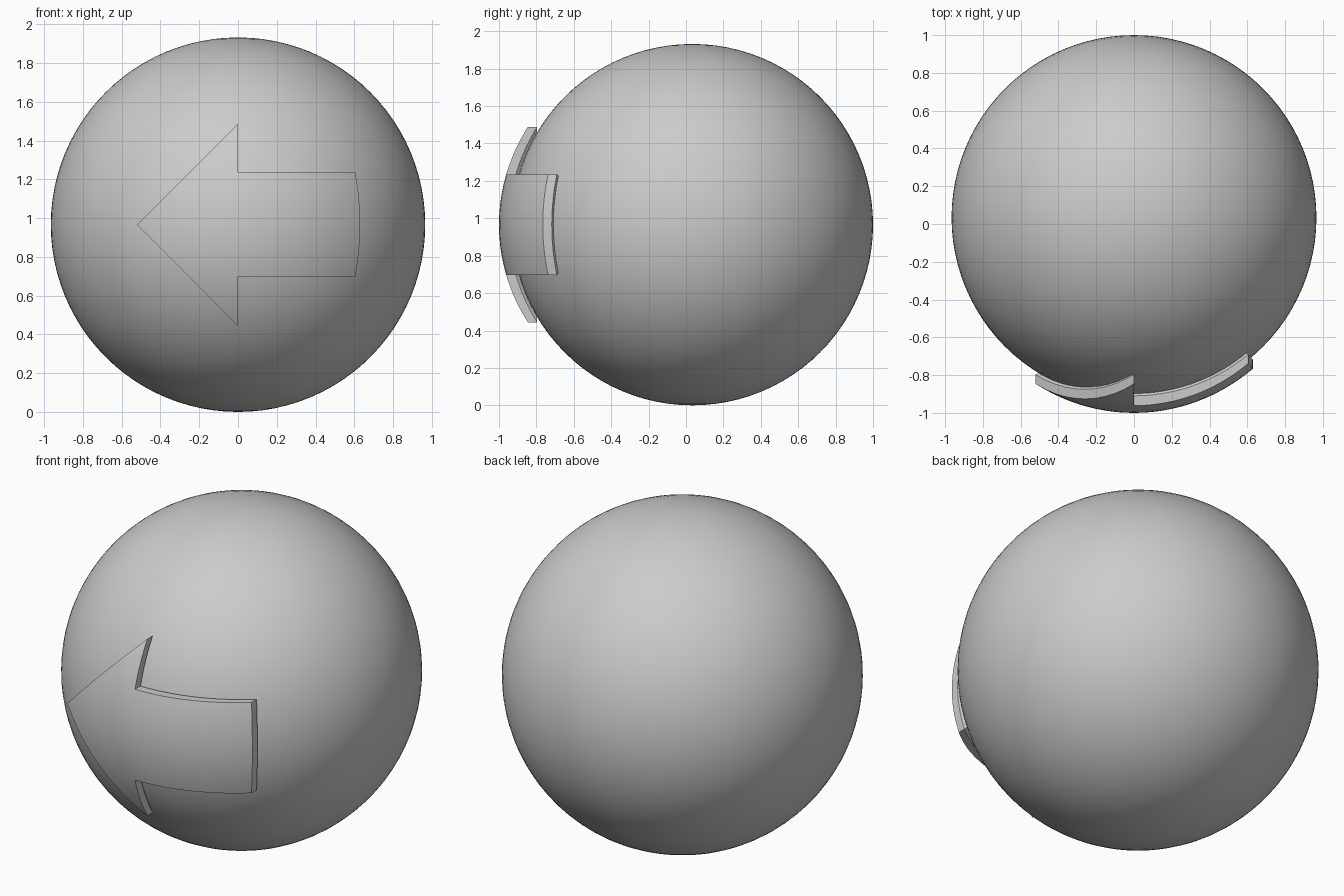
import bpy, bmesh
from math import sqrt
from mathutils import Vector

if "Cube" in bpy.data.objects:
    bpy.data.objects.remove(bpy.data.objects["Cube"], do_unlink=True)

R = 0.966
CENTRE = Vector((0, 0.034, R))

grey = bpy.data.materials.new("grey")
grey.use_nodes = True
grey.diffuse_color = (0.6, 0.6, 0.6, 1)
grey.node_tree.nodes["Principled BSDF"].inputs["Base Color"].default_value = (0.6, 0.6, 0.6, 1)


def smooth(obj, angle):
    bpy.ops.object.select_all(action='DESELECT')
    obj.select_set(True)
    bpy.context.view_layer.objects.active = obj
    bpy.ops.object.shade_smooth_by_angle(angle=angle)


# Ball
bpy.ops.mesh.primitive_uv_sphere_add(segments=96, ring_count=48, radius=R, location=CENTRE)
ball = bpy.context.object
ball.name = "ball"
ball.data.materials.append(grey)
smooth(ball, 0.6)

# Flat arrow outline in the xz plane: a head and a stem sharing an edge
HEAD, STEM, END = 0.522, 0.268, 0.605
bm = bmesh.new()
tip, low, high, s_low, s_high, e_low, e_high = [
    bm.verts.new((x, 0, z)) for x, z in
    [(-HEAD, 0), (0, -HEAD), (0, HEAD), (0, -STEM), (0, STEM), (END, -STEM), (END, STEM)]]
bm.faces.new((tip, low, s_low, s_high, high))
bm.faces.new((s_low, e_low, e_high, s_high))

# Cut into a grid so it can follow the ball
for axis in (Vector((1, 0, 0)), Vector((0, 0, 1))):
    for i in range(-10, 13):
        bmesh.ops.bisect_plane(bm, geom=bm.verts[:] + bm.edges[:] + bm.faces[:], dist=1e-5,
                               plane_co=axis * (i * 0.0522), plane_no=axis)

# Rounded stem end
for v in bm.verts:
    if v.co.x > 0:
        v.co.x += 0.025 * v.co.x / END * (1 - (v.co.z / STEM) ** 2)

# Outward direction of the outline at each rim vertex
rim = [e for e in bm.edges if e.is_boundary]
outward = {}
for e in rim:
    a, b = e.verts
    n = (b.co - a.co).cross(Vector((0, 1, 0))).normalized()
    middle = e.link_faces[0].calc_center_median()
    if n.dot(a.co - middle) < 0:
        n = -n
    for v in (a, b):
        outward.setdefault(v, []).append(n)


def on_ball(x, z, radius):
    return Vector((x, -sqrt(radius ** 2 - x * x - z * z), z))


# Rim wall, then an undercut meeting the ball
rows = {}
for v, (n, m) in outward.items():
    x, z = v.co.x, v.co.z
    inner = v.co - (n + m) / (1 + n.dot(m)) * 0.018
    rows[v] = (v, bm.verts.new(on_ball(x, z, 0.981)),
               bm.verts.new(on_ball(inner.x, inner.z, 0.96)))
for e in rim:
    a, b = (rows[v] for v in e.verts)
    for k in (0, 1):
        bm.faces.new((a[k], b[k], b[k + 1], a[k + 1]))

# Domed front face
for v in bm.verts:
    if v.co.y == 0:
        d2 = v.co.x ** 2 + v.co.z ** 2
        v.co = on_ball(v.co.x, v.co.z, 1.034 - 0.04 * d2)

bmesh.ops.recalc_face_normals(bm, faces=bm.faces[:])
front = min(bm.faces, key=lambda f: f.calc_center_median().y)
if front.normal.y > 0:
    bmesh.ops.reverse_faces(bm, faces=bm.faces[:])
mesh = bpy.data.meshes.new("arrow")
bm.to_mesh(mesh)
bm.free()
mesh.materials.append(grey)
arrow = bpy.data.objects.new("arrow", mesh)
arrow.location = CENTRE
bpy.context.collection.objects.link(arrow)
smooth(arrow, 0.5)
